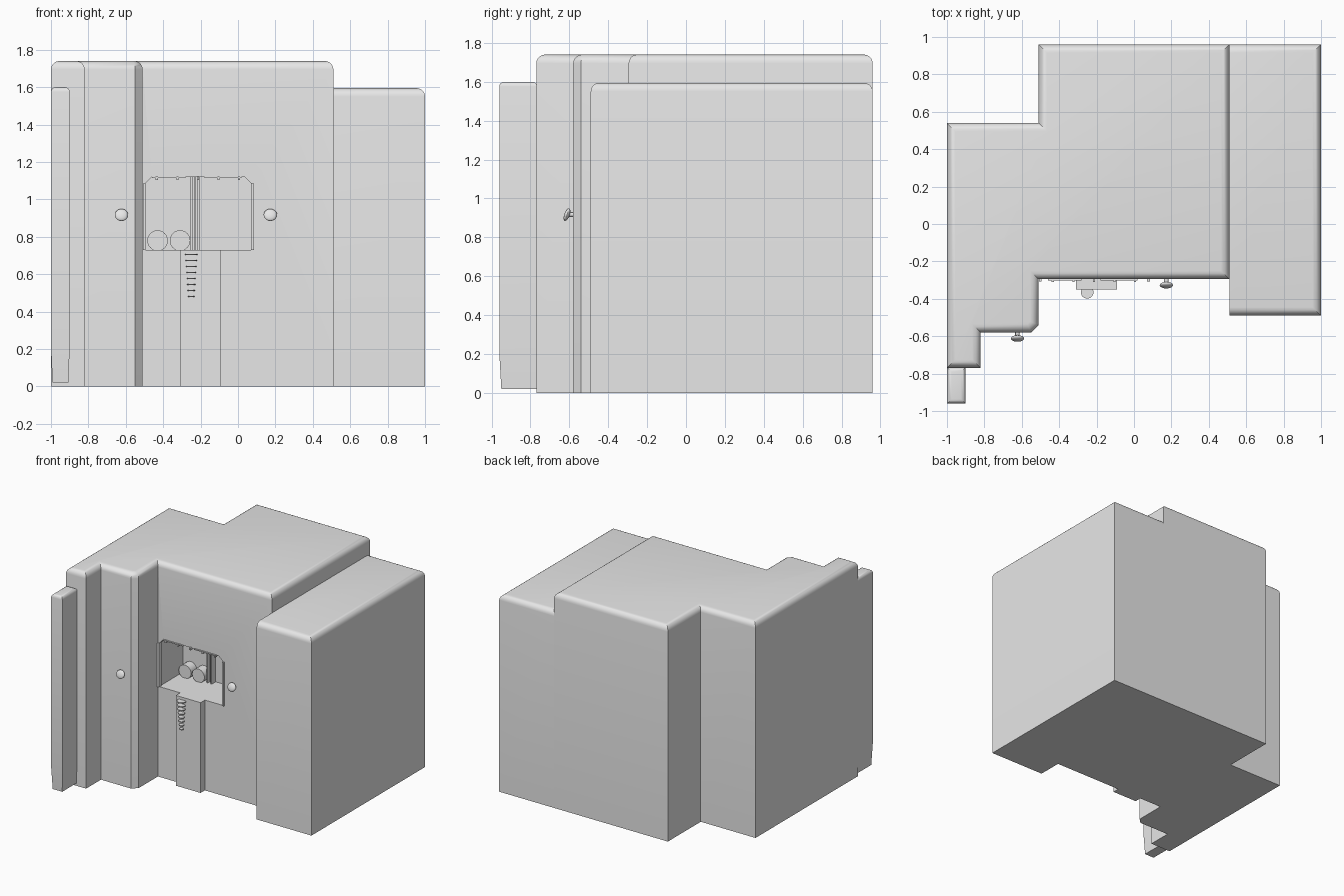
import bpy, bmesh, math
from mathutils import Matrix

if "Cube" in bpy.data.objects:
    bpy.data.objects.remove(bpy.data.objects["Cube"], do_unlink=True)

grey = bpy.data.materials.new("plain_grey")
grey.use_nodes = True
grey.diffuse_color = (0.8, 0.8, 0.8, 1)
grey.node_tree.nodes["Principled BSDF"].inputs["Base Color"].default_value = (0.8, 0.8, 0.8, 1)


def finish(bm, name, smooth=True):
    bmesh.ops.recalc_face_normals(bm, faces=bm.faces)
    mesh = bpy.data.meshes.new(name)
    bm.to_mesh(mesh)
    bm.free()
    mesh.materials.append(grey)
    ob = bpy.data.objects.new(name, mesh)
    bpy.context.collection.objects.link(ob)
    if smooth:
        bpy.ops.object.select_all(action='DESELECT')
        ob.select_set(True)
        bpy.context.view_layer.objects.active = ob
        bpy.ops.object.shade_smooth_by_angle(angle=math.radians(35))
    return ob


def prism(name, outline, z0, z1, radius=0, skip=lambda a, b: False):
    """Extrude a plan outline upwards and round its top rim, except skipped edges."""
    bm = bmesh.new()
    base = bm.faces.new([bm.verts.new((x, y, z0)) for x, y in outline])
    new = bmesh.ops.extrude_face_region(bm, geom=[base], use_keep_orig=True)["geom"]
    top = [v for v in new if isinstance(v, bmesh.types.BMVert)]
    for v in top:
        v.co.z = z1
    bmesh.ops.recalc_face_normals(bm, faces=bm.faces)
    if radius:
        rim = [e for e in bm.edges if all(v in top for v in e.verts)
               and not skip(*[v.co for v in e.verts])]
        bmesh.ops.bevel(bm, geom=rim, offset=radius, segments=5, profile=0.5, affect='EDGES')
    return finish(bm, name)


def box(name, x0, x1, y0, y1, z0, z1):
    return prism(name, [(x0, y0), (x1, y0), (x1, y1), (x0, y1)], z0, z1)


def disc(name, x, y, z, r, depth, axis='Y', tip=None, sides=24):
    """Round part centred on a point, along y or z."""
    bm = bmesh.new()
    turn = Matrix.Rotation(math.pi / 2, 4, 'X') if axis == 'Y' else Matrix()
    bmesh.ops.create_cone(bm, cap_ends=True, segments=sides, radius1=r,
                          radius2=r if tip is None else tip, depth=depth,
                          matrix=Matrix.Translation((x, y, z)) @ turn)
    return finish(bm, name)


# Main body with stepped plan
WALL = -0.295
body = prism("main_body", [
    (-1, 0.54), (-1, -0.77), (-0.82, -0.77), (-0.82, -0.58), (-0.55, -0.58),
    (-0.51, -0.54), (-0.51, WALL), (0.51, WALL), (0.51, 0.96), (-0.51, 0.96),
    (-0.51, 0.54)], 0, 1.74, 0.045)

# Recess with clipped upper corners, cut into the front wall
BACK = 0.01
bm = bmesh.new()
face = bm.faces.new([bm.verts.new((x, WALL - 0.1, z)) for x, z in [
    (-0.5, 0.73), (0.075, 0.73), (0.075, 1.08), (0.035, 1.12), (-0.46, 1.12), (-0.5, 1.08)]])
new = bmesh.ops.extrude_face_region(bm, geom=[face], use_keep_orig=True)["geom"]
for v in new:
    if isinstance(v, bmesh.types.BMVert):
        v.co.y = BACK
cutter = finish(bm, "recess_cutter", False)
cutter.hide_render = True
cut = body.modifiers.new("recess", 'BOOLEAN')
cut.operation, cut.solver, cut.object = 'DIFFERENCE', 'EXACT', cutter
bpy.context.view_layer.objects.active = body
bpy.ops.object.modifier_apply(modifier=cut.name)
bpy.data.objects.remove(cutter, do_unlink=True)

# Lower side block, flat where it meets the body
prism("side_block", [(0.51, -0.49), (1, -0.49), (1, 0.96), (0.51, 0.96)], 0, 1.595, 0.045,
      lambda a, b: a.x < 0.52 and b.x < 0.52)

# Front post, rounded on top and tapered near the foot
bm = bmesh.new()
bmesh.ops.create_cube(bm, size=1, matrix=Matrix.Translation((-0.95, -0.863, 0.81))
                      @ Matrix.Diagonal((0.1, 0.194, 1.58, 1)))
bmesh.ops.bevel(bm, geom=[e for e in bm.edges if all(v.co.z > 1 for v in e.verts)],
                offset=0.025, segments=4, profile=0.5, affect='EDGES')
bmesh.ops.bisect_plane(bm, geom=bm.verts[:] + bm.edges[:] + bm.faces[:],
                       plane_co=(0, 0, 0.2), plane_no=(0, 0, 1))
for v in bm.verts:
    if v.co.z < 0.1:
        v.co.x = -0.95 + (v.co.x + 0.95) * 0.85
        if v.co.y < -0.9:
            v.co.y += 0.01
finish(bm, "front_post")

# Pilaster under the recess
box("pilaster", -0.31, -0.09, -0.35, WALL + 0.01, 0, 0.73)

# Recess trim: side plates, top bars and small hooks
for side, x in (("right", -0.509), ("left", 0.07)):
    box(side + "_recess_plate", x, x + 0.015, WALL - 0.012, WALL + 0.02, 0.73, 1.085)
for side, x0, x1 in (("right", -0.46, -0.28), ("left", -0.18, 0.02)):
    box(side + "_top_bar", x0, x1, WALL - 0.008, WALL + 0.01, 1.115, 1.124)
for i in range(5):
    x = -0.44 + i * 0.11
    box(f"hook_{i + 1}", x, x + 0.012, WALL - 0.014, WALL + 0.01, 1.105, 1.125)

# Ribbed rail and two round knobs on the recess back
for i in range(3):
    box(f"rail_rib_{i + 1}", -0.253 + i * 0.018, -0.243 + i * 0.018,
        BACK - (0.035 if i == 1 else 0.05), BACK + 0.01, 0.73, 1.12)
for side, x in (("right", -0.43), ("left", -0.31)):
    disc(side + "_round_knob", x, BACK - 0.035, 0.78, 0.055, 0.08)

# Tapering stack of thin discs in front of the pilaster
for i in range(8):
    disc(f"stack_disc_{i + 1}", -0.25, -0.365, 0.705 - i * 0.032, 0.034 - i * 0.0025,
         0.007, 'Z', sides=16)

# Mushroom pegs on the column and the wall
for side, x, y in (("right", -0.623, -0.58), ("left", 0.173, WALL)):
    disc(side + "_peg_stem", x, y - 0.012, 0.917, 0.012, 0.04, sides=16)
    bm = bmesh.new()
    bmesh.ops.create_uvsphere(bm, u_segments=20, v_segments=10, radius=1,
                              matrix=Matrix.Translation((x, y - 0.032, 0.917))
                              @ Matrix.Rotation(math.radians(-20), 4, 'X')
                              @ Matrix.Diagonal((0.036, 0.014, 0.034, 1)))
    finish(bm, side + "_peg_cap")
